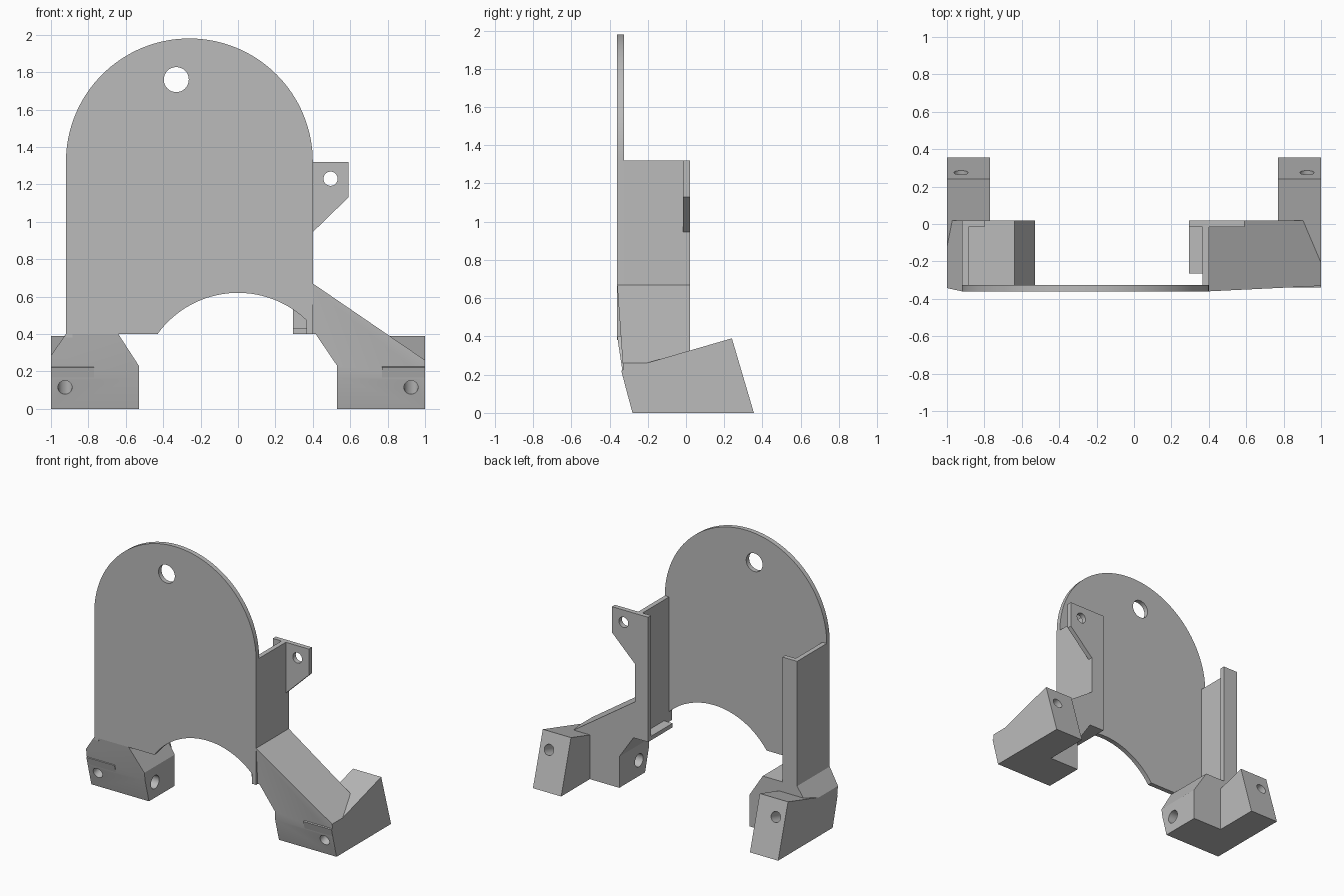
import bpy, bmesh
from math import cos, sin, pi, sqrt, atan2
from mathutils import Vector

cube = bpy.data.objects.get("Cube")
if cube:
    bpy.data.objects.remove(cube)

grey = bpy.data.materials.new("plain grey")
grey.use_nodes = True
grey.diffuse_color = (0.5, 0.5, 0.5, 1)
grey.node_tree.nodes["Principled BSDF"].inputs["Base Color"].default_value = (0.5, 0.5, 0.5, 1)

FRONT, BACK = -0.36, 0.02      # depth of the bracket
FLOOR, WALL_TOP = 0.40, 1.32
TILT = 0.268                   # lean of the feet


def make_object(name, bm):
    bmesh.ops.recalc_face_normals(bm, faces=bm.faces)
    mesh = bpy.data.meshes.new(name)
    bm.to_mesh(mesh)
    bm.free()
    mesh.materials.append(grey)
    obj = bpy.data.objects.new(name, mesh)
    bpy.context.scene.collection.objects.link(obj)
    return obj


def prism_mesh(points, axis, lo, hi):
    """Extrude a flat profile: (x, z) along y, or (y, z) along x."""
    bm = bmesh.new()
    place = (lambda p: (p[0], lo, p[1])) if axis == "y" else (lambda p: (lo, p[0], p[1]))
    face = bm.faces.new([bm.verts.new(place(p)) for p in points])
    geom = bmesh.ops.extrude_face_region(bm, geom=[face])["geom"]
    step = Vector((0, hi - lo, 0)) if axis == "y" else Vector((hi - lo, 0, 0))
    bmesh.ops.translate(bm, vec=step, verts=[v for v in geom if isinstance(v, bmesh.types.BMVert)])
    return bm


def prism(name, points, axis, lo, hi):
    return make_object(name, prism_mesh(points, axis, lo, hi))


def box(name, x0, x1, y0, y1, z0, z1):
    return prism(name, [(x0, z0), (x1, z0), (x1, z1), (x0, z1)], "y", y0, y1)


def drill(objects, start, end, radius):
    """Cut a round hole from start to end through the given parts."""
    a, b = Vector(start), Vector(end)
    bm = bmesh.new()
    bmesh.ops.create_cone(bm, cap_ends=True, segments=32, radius1=radius, radius2=radius, depth=(b - a).length)
    turn = Vector((0, 0, 1)).rotation_difference(b - a).to_matrix()
    bmesh.ops.rotate(bm, matrix=turn, verts=bm.verts)
    bmesh.ops.translate(bm, vec=(a + b) / 2, verts=bm.verts)
    cutter = make_object("hole_cutter", bm)
    cutter.hide_render = True
    for obj in objects:
        mod = obj.modifiers.new("hole", "BOOLEAN")
        mod.operation, mod.solver, mod.object = "DIFFERENCE", "EXACT", cutter
        bpy.context.view_layer.update()
        cut = bpy.data.meshes.new_from_object(obj.evaluated_get(bpy.context.evaluated_depsgraph_get()))
        obj.modifiers.clear()
        obj.data = cut
    bpy.data.objects.remove(cutter)


def leaning_block(name, points, top):
    """Block whose front leans back below 'top', then follows the foot."""
    knee = 0.165
    bm = prism_mesh(points, "y", FRONT, BACK)
    bmesh.ops.bisect_plane(bm, geom=bm.verts[:] + bm.edges[:] + bm.faces[:],
                           plane_co=(0, 0, knee), plane_no=(0, 0, 1))
    for v in bm.verts:
        if v.co.y < FRONT + 0.01:
            if v.co.z <= knee + 0.001:
                v.co.y = -0.28 - TILT * v.co.z
            else:
                knee_y = -0.28 - TILT * knee
                v.co.y = knee_y + (FRONT - knee_y) * (v.co.z - knee) / (top - knee)
    return make_object(name, bm)


# Face plate: round top, arched cut-out below
left, right, r = -0.92, 0.40, 0.66
mid = (left + right) / 2
arch_r, arch_z = 0.53, 0.09
outline = [(mid + r * cos(pi * i / 64), WALL_TOP + r * sin(pi * i / 64)) for i in range(65)]
outline.append((left, FLOOR))
a0 = pi - atan2(FLOOR - arch_z, 0.43)
a1 = atan2(sqrt(arch_r ** 2 - right ** 2), right)
for i in range(33):
    a = a0 + (a1 - a0) * i / 32
    outline.append((arch_r * cos(a), arch_z + arch_r * sin(a)))
plate = prism("face_plate", outline, "y", FRONT, -0.325)
drill([plate], (-0.33, -0.5, 1.76), (-0.33, 0, 1.76), 0.067)

# Side walls with inward flanges along the back
box("right_wall", left, left + 0.035, FRONT, BACK, FLOOR - 0.02, WALL_TOP)
box("right_flange", left, -0.80, -0.015, BACK, FLOOR - 0.02, WALL_TOP)
box("left_wall", right - 0.035, right, FRONT, BACK, FLOOR, WALL_TOP)
box("left_flange", 0.295, right, -0.015, BACK, FLOOR, WALL_TOP)
box("left_lip", 0.295, right, -0.265, BACK, FLOOR, 0.43)

# Mounting tab on the left flange
tab = prism("mounting_tab", [(right, WALL_TOP), (0.59, WALL_TOP), (0.59, 1.13), (right, 0.945)],
            "y", -0.015, BACK)
drill([tab], (0.495, -0.1, 1.23), (0.495, 0.1, 1.23), 0.038)

# Bases joining the bracket to the feet
right_base = leaning_block("right_base", [(-1, 0), (-0.53, 0), (-0.53, 0.23), (-0.64, FLOOR),
                                          (left, FLOOR), (-1, 0.285)], FLOOR)
left_arm = leaning_block("left_arm", [(1, 0), (0.53, 0), (0.53, 0.23), (0.415, FLOOR), (0.37, FLOOR),
                                      (0.37, 0.67), (right, 0.67), (1, 0.26)], 0.67)

# Tilted feet, each with a long bore and a blind side hole
for side, name, base in ((-1, "right_foot", right_base), (1, "left_foot", left_arm)):
    foot = prism(name, [(-0.28, 0), (0.355, 0), (0.24, 0.39), (-0.339, 0.222)],
                 "x", side * 0.77, side)
    x = side * 0.925
    drill([foot, base], (x, -0.5, 0.064), (x, 0.5, 0.332), 0.038)
    drill([base], (side * 0.4, -0.21, 0.115), (side * 0.75, -0.21, 0.115), 0.048)

# Smooth the round surfaces, keep the corners sharp
bpy.ops.object.select_all(action="DESELECT")
for obj in bpy.context.scene.objects:
    if obj.type == "MESH":
        obj.select_set(True)
        bpy.context.view_layer.objects.active = obj
bpy.ops.object.shade_smooth_by_angle()
